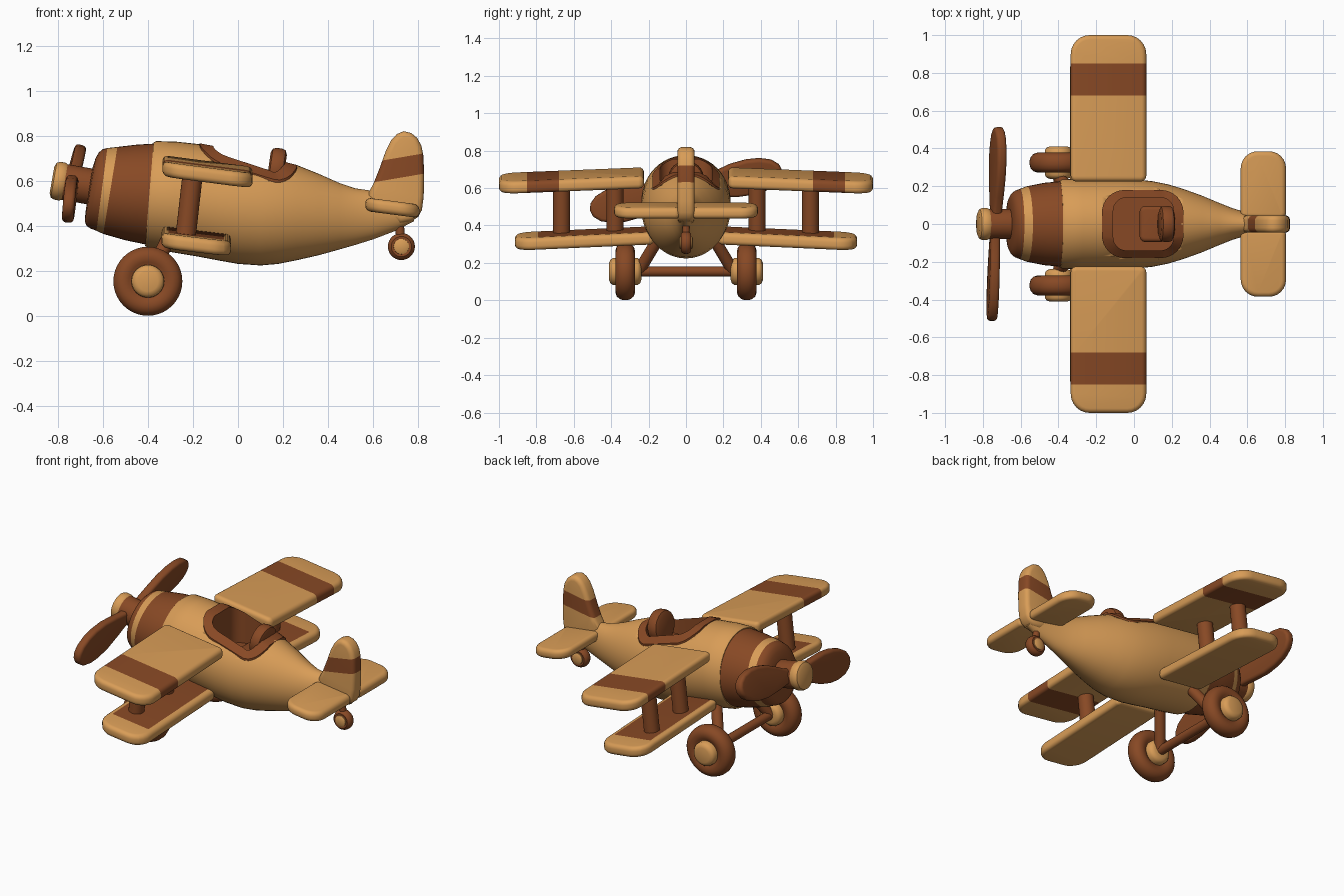
import bpy, bmesh, math
from mathutils import Vector, Matrix
from mathutils.bvhtree import BVHTree

if "Cube" in bpy.data.objects:
    bpy.data.objects.remove(bpy.data.objects["Cube"])


def material(name, col):
    m = bpy.data.materials.new(name)
    m.diffuse_color = (*col, 1)
    m.use_nodes = True
    m.node_tree.nodes["Principled BSDF"].inputs["Base Color"].default_value = m.diffuse_color
    return m


TAN = material("light wood", (0.69, 0.335, 0.095))
BROWN = material("dark wood", (0.245, 0.066, 0.018))


def finish(name, bm, mats, angle=40):
    bmesh.ops.recalc_face_normals(bm, faces=bm.faces)
    me = bpy.data.meshes.new(name)
    bm.to_mesh(me)
    bm.free()
    for m in mats:
        me.materials.append(m)
    ob = bpy.data.objects.new(name, me)
    bpy.context.collection.objects.link(ob)
    bpy.ops.object.select_all(action='DESELECT')
    ob.select_set(True)
    bpy.context.view_layer.objects.active = ob
    bpy.ops.object.shade_smooth_by_angle(angle=math.radians(angle))
    return ob


def loft(name, rings, mats, accent=(), angle=40):
    """Closed skin through rings; bands listed in accent take material 1."""
    bm = bmesh.new()
    vs = [[bm.verts.new(p) for p in r] for r in rings]
    n = len(vs[0])
    for k in range(len(vs) - 1):
        for i in range(n):
            j = (i + 1) % n
            f = bm.faces.new((vs[k][i], vs[k][j], vs[k + 1][j], vs[k + 1][i]))
            f.material_index = int(k in accent)
    bm.faces.new(vs[0])
    bm.faces.new(vs[-1])
    return finish(name, bm, mats, angle)


def oval(xt, zt, xb, zb, hw, n=48):
    """Tilted elliptical ring from its top point, bottom point and half width."""
    out = []
    for i in range(n):
        a = 2 * math.pi * i / n
        c = (1 + math.cos(a)) / 2
        out.append((xb + (xt - xb) * c, hw * math.sin(a), zb + (zt - zb) * c))
    return out


def lathe(name, profile, mat, matrix, n=40):
    """Turn (radius, offset) points about the local x axis."""
    rings = [[matrix @ Vector((t, r * math.cos(2 * math.pi * i / n), r * math.sin(2 * math.pi * i / n)))
              for i in range(n)] for r, t in profile]
    return loft(name, rings, [mat])


def rod(name, a, b, r, mat=BROWN):
    a, b = Vector(a), Vector(b)
    m = Matrix.Translation(a) @ (b - a).to_track_quat('X', 'Z').to_matrix().to_4x4()
    return lathe(name, [(r, 0), (r, (b - a).length)], mat, m, 24)


def rrect(x0, x1, y0, y1, r_root, r_tip, n=7):
    pts = []
    for cx, cy, r, a0 in ((x1, y1, r_tip, 0), (x0, y1, r_tip, 90), (x0, y0, r_root, 180), (x1, y0, r_root, 270)):
        ox = cx - r if cx == x1 else cx + r
        oy = cy - r if cy == y1 else cy + r
        for i in range(n):
            a = math.radians(a0 + 90 * i / (n - 1))
            pts.append((ox + r * math.cos(a), oy + r * math.sin(a)))
    return pts


def plate(name, outline, thick, place, bevel, mats, cuts=(), accent=None):
    """Rounded slab from an outline, cut along lines, then put in place."""
    bm = bmesh.new()
    base = bm.faces.new([bm.verts.new((x, y, -thick / 2)) for x, y in outline])
    ext = bmesh.ops.extrude_face_region(bm, geom=[base])
    bmesh.ops.translate(bm, vec=(0, 0, thick), verts=[v for v in ext['geom'] if isinstance(v, bmesh.types.BMVert)])
    rim = [e for e in bm.edges if abs(e.verts[0].co.z - e.verts[1].co.z) < 1e-6]
    bmesh.ops.bevel(bm, geom=rim, offset=bevel, segments=4, profile=0.5, affect='EDGES')
    for co, no in cuts:
        bmesh.ops.bisect_plane(bm, geom=bm.verts[:] + bm.edges[:] + bm.faces[:], plane_co=co, plane_no=no)
    for f in bm.faces:
        f.material_index = int(bool(accent and accent(f.calc_center_median())))
    for v in bm.verts:
        v.co = place(*v.co)
    return finish(name, bm, mats)


# engine cowl with a light band
loft("engine_cowl", [oval(*s) for s in (
    (-0.645, 0.66, -0.677, 0.46, 0.10), (-0.632, 0.70, -0.68, 0.42, 0.142),
    (-0.618, 0.725, -0.672, 0.40, 0.163), (-0.60, 0.74, -0.655, 0.388, 0.177),
    (-0.58, 0.745, -0.628, 0.378, 0.186), (-0.535, 0.75, -0.598, 0.364, 0.20),
    (-0.45, 0.76, -0.50, 0.336, 0.218), (-0.35, 0.766, -0.385, 0.312, 0.228))], [BROWN, TAN], {4})

# fuselage
body = loft("fuselage", [oval(*s) for s in (
    (-0.375, 0.769, -0.412, 0.31, 0.229), (-0.363, 0.776, -0.398, 0.302, 0.236),
    (-0.27, 0.773, -0.29, 0.282, 0.239), (-0.17, 0.762, -0.17, 0.262, 0.24),
    (-0.08, 0.75, -0.08, 0.245, 0.24), (0, 0.737, 0, 0.231, 0.237), (0.1, 0.715, 0.1, 0.224, 0.226),
    (0.18, 0.695, 0.18, 0.231, 0.21), (0.26, 0.67, 0.26, 0.247, 0.186), (0.36, 0.63, 0.36, 0.27, 0.15),
    (0.45, 0.59, 0.45, 0.295, 0.112), (0.52, 0.566, 0.52, 0.315, 0.084), (0.6, 0.555, 0.6, 0.34, 0.06),
    (0.7, 0.53, 0.7, 0.378, 0.045), (0.78, 0.49, 0.78, 0.42, 0.035))], [TAN])

# cockpit rim and lining, following the fuselage surface
tree = BVHTree.FromPolygons([v.co for v in body.data.vertices], [p.vertices[:] for p in body.data.polygons])


def surf(p):
    return tree.ray_cast(Vector((p[0], p[1], 2)), Vector((0, 0, -1)))[0].z


inner = rrect(-0.11, 0.21, -0.14, 0.14, 0.07, 0.07, 9)
outer = rrect(-0.17, 0.262, -0.18, 0.18, 0.12, 0.12, 9)
hole = [(a[0] * 0.2 + b[0] * 0.8, a[1] * 0.2 + b[1] * 0.8) for a, b in zip(inner, outer)]
zo = [surf(p) for p in outer]
zi = [min(surf(p), z + 0.035) + 0.012 for p, z in zip(inner, zo)]
cutter = loft("cockpit_cutter", [[(*p, z) for p in hole] for z in (0.5, 1.0)], [TAN])
mod = body.modifiers.new("cockpit", 'BOOLEAN')
mod.operation = 'DIFFERENCE'
mod.solver = 'EXACT'
mod.object = cutter
bpy.context.view_layer.objects.active = body
bpy.ops.object.modifier_apply(modifier=mod.name)
bpy.data.objects.remove(cutter)
loft("cockpit_rim", [
    [(*p, 0.52) for p in inner], [(*p, z) for p, z in zip(inner, zi)],
    [(*p, z + 0.012) for p, z in zip(outer, zo)], [(*p, z - 0.02) for p, z in zip(outer, zo)],
    [(*p, 0.505) for p in inner]], [BROWN])

# seat
lathe("seat_back", [(0.07, 0), (0.09, 0.008), (0.095, 0.025), (0.095, 0.05), (0.09, 0.065), (0.07, 0.073)],
      BROWN, Matrix.Translation((0.135, 0, 0.655)) @ Matrix.Rotation(math.radians(8), 4, 'Y'))
plate("seat_cushion", rrect(0.03, 0.17, -0.095, 0.095, 0.03, 0.03), 0.07,
      lambda x, y, z: Vector((x, y, z + 0.55)), 0.02, [BROWN])

# propeller, tilted with the nose
nose = Matrix.Translation((-0.66, 0, 0.575)) @ Matrix.Rotation(math.radians(10), 4, 'Y')
lathe("propeller_shaft", [(0.078, -0.12), (0.08, -0.11), (0.08, 0.03)], BROWN, nose)
lathe("propeller_cap", [(0.06, -0.168), (0.078, -0.16), (0.085, -0.145), (0.085, -0.12), (0.078, -0.108)], TAN, nose)
half = [(0.0, 0.04), (0.08, 0.045), (0.16, 0.068), (0.26, 0.092), (0.35, 0.098), (0.42, 0.09), (0.48, 0.068), (0.515, 0.035)]
blade = half + [(0.525, 0)] + [(u, -v) for u, v in reversed(half)]
for side, turn in (("right", 12), ("left", 192)):
    m = nose @ Matrix.Translation((-0.075, 0, 0)) @ Matrix.Rotation(math.radians(turn), 4, 'X') \
        @ Matrix.Rotation(math.radians(5), 4, 'Y')
    plate("propeller_blade_" + side, blade, 0.052, lambda u, v, t: m @ Vector((t, u, v)), 0.018, [BROWN])

for s, side in ((1, "right"), (-1, "left")):
    # upper wing with a stripe right round it
    plate("upper_wing_" + side, rrect(-0.335, 0.065, 0.225, 1.0, 0.03, 0.1), 0.066,
          lambda x, y, z: Vector((x, s * y, z + 0.655 - 0.04 * (y - 0.23) - 0.13 * (x + 0.135))), 0.024,
          [TAN, BROWN], [((0, y, 0), (0, 1, 0)) for y in (0.68, 0.85)], lambda c: 0.68 < c.y < 0.85)
    # lower wing with a dark panel on top
    plate("lower_wing_" + side, rrect(-0.34, -0.03, 0.17, 0.915, 0.03, 0.1), 0.066,
          lambda x, y, z: Vector((x, s * y, z + 0.345 - 0.045 * (y - 0.23) - 0.12 * (x + 0.185))), 0.024,
          [TAN, BROWN], [((0, 0.79, 0), (0, 1, 0)), ((-0.308, 0, 0), (1, 0, 0)), ((-0.062, 0, 0), (1, 0, 0))],
          lambda c: c.z > 0.032 and c.y < 0.79 and -0.308 < c.x < -0.062)
    # wing struts
    for k, y in (("inner", 0.38), ("outer", 0.665)):
        rod(f"wing_strut_{k}_{side}", (-0.235, s * y, 0.33), (-0.2, s * y, 0.64), 0.045)
    # tailplane
    plate("tailplane_" + side, rrect(0.565, 0.805, 0.03, 0.385, 0.03, 0.09), 0.06,
          lambda x, y, z: Vector((x, s * y, z + 0.48 - 0.13 * (x - 0.685))), 0.024, [TAN])
    # main wheel, hub and leg
    m = Matrix.Translation((-0.4, s * 0.325, 0.154)) @ Matrix.Rotation(math.pi / 2, 4, 'Z')
    tyre = [(0.065, -0.035), (0.085, -0.048), (0.11, -0.053), (0.132, -0.046), (0.147, -0.03), (0.153, -0.01)]
    lathe("wheel_" + side, tyre + [(r, -t) for r, t in reversed(tyre)], BROWN, m)
    hub = [(0.045, -0.086), (0.062, -0.08), (0.072, -0.066), (0.073, -0.04)]
    lathe("wheel_hub_" + side, hub + [(r, -t) for r, t in reversed(hub)], TAN, m)
    rod("wheel_leg_" + side, (-0.4, s * 0.25, 0.16), (-0.3, s * 0.13, 0.36), 0.032)

# axle
rod("axle", (-0.4, -0.3, 0.154), (-0.4, 0.3, 0.154), 0.027)

# tail fin with a sloping stripe
fin = [(0.57, 0.53), (0.60, 0.585), (0.63, 0.66), (0.655, 0.73), (0.68, 0.78), (0.705, 0.807), (0.735, 0.82),
       (0.768, 0.812), (0.795, 0.79), (0.814, 0.755), (0.823, 0.71), (0.826, 0.62), (0.824, 0.53),
       (0.816, 0.47), (0.80, 0.44), (0.77, 0.42), (0.72, 0.41), (0.64, 0.45)]
plate("tail_fin", fin, 0.092, lambda x, z, t: Vector((x, t, z)), 0.026, [TAN, BROWN],
      [((0.6, z, 0), (-0.17, 1, 0)) for z in (0.593, 0.683)],
      lambda c: 0.593 < c.y - 0.17 * (c.x - 0.6) < 0.683)

# tail wheel
m = Matrix.Translation((0.725, 0, 0.308)) @ Matrix.Rotation(math.pi / 2, 4, 'Z')
small = [(0.03, -0.026), (0.045, -0.028), (0.055, -0.02), (0.06, -0.007)]
lathe("tail_wheel", small + [(r, -t) for r, t in reversed(small)], BROWN, m, 28)
cap = [(0.022, -0.038), (0.034, -0.032), (0.035, -0.02)]
lathe("tail_wheel_hub", cap + [(r, -t) for r, t in reversed(cap)], TAN, m, 28)
rod("tail_wheel_post", (0.725, 0, 0.31), (0.715, 0, 0.42), 0.02)
